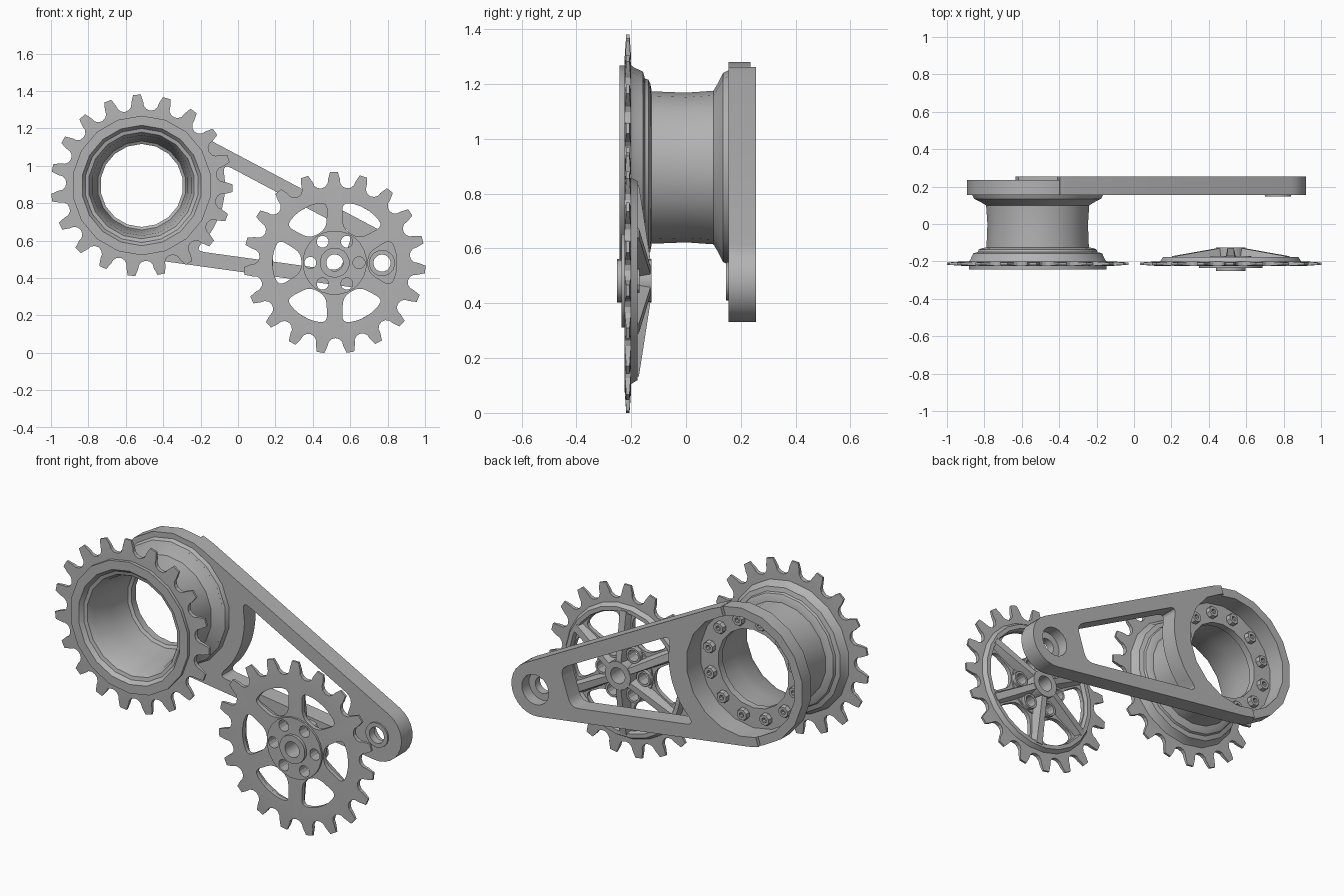
import bpy, bmesh
from math import sin, cos, tan, pi, radians, atan2, hypot
from mathutils import Vector

if "Cube" in bpy.data.objects:
    bpy.data.objects.remove(bpy.data.objects["Cube"])

grey = bpy.data.materials.new("machined_grey")
grey.use_nodes = True
grey.diffuse_color = (0.45, 0.45, 0.45, 1)
grey.node_tree.nodes["Principled BSDF"].inputs["Base Color"].default_value = (0.45, 0.45, 0.45, 1)

DRUM = (-0.515, 0.895)     # drum axis (x, z)
WHEEL = (0.517, 0.482)     # flat sprocket axis
PIVOT = (0.77, 0.48)       # arm pivot axis


def finish(name, bm):
    """Turn a bmesh into a named object."""
    bmesh.ops.recalc_face_normals(bm, faces=bm.faces)
    mesh = bpy.data.meshes.new(name)
    bm.to_mesh(mesh)
    bm.free()
    mesh.materials.append(grey)
    ob = bpy.data.objects.new(name, mesh)
    bpy.context.collection.objects.link(ob)
    return ob


def loft(name, columns):
    """Closed torus-like skin: every column is a closed loop of points."""
    bm = bmesh.new()
    rows = [[bm.verts.new(p) for p in col] for col in columns]
    for i, a in enumerate(rows):
        b = rows[(i + 1) % len(rows)]
        for j in range(len(a)):
            k = (j + 1) % len(a)
            bm.faces.new((a[j], a[k], b[k], b[j]))
    return finish(name, bm)


def revolve(name, profile, centre, n=18):
    """Spin a closed (radius, y) profile around an axis along y."""
    return loft(name, [[(centre[0] + r * cos(t), y, centre[1] + r * sin(t)) for r, y in profile]
                       for t in (2 * pi * (i + 0.5) / n for i in range(n))])


def tube(name, r0, r1, y0, y1, centre, n=18):
    return revolve(name, [(r0, y0), (r1, y0), (r1, y1), (r0, y1)], centre, n)


def prism(name, pts, y0, y1):
    """Extrude an (x, z) outline along y."""
    bm = bmesh.new()
    a, b = ([bm.verts.new((x, y, z)) for x, z in pts] for y in (y0, y1))
    bm.faces.new(a)
    bm.faces.new(b[::-1])
    for i in range(len(a)):
        j = (i + 1) % len(a)
        bm.faces.new((a[i], b[i], b[j], a[j]))
    return finish(name, bm)


def polar(c, r, deg):
    return (c[0] + r * cos(radians(deg)), c[1] + r * sin(radians(deg)))


def disc(c, r, n=18):
    return [polar(c, r, 360 * (i + 0.5) / n) for i in range(n)]


def rounded(pts, d):
    """Round the corners of an outline with short curves."""
    out = []
    for i, p in enumerate(pts):
        p = Vector(p)
        a, b = Vector(pts[i - 1]) - p, Vector(pts[(i + 1) % len(pts)]) - p
        s = p + a.normalized() * min(d, 0.45 * a.length)
        e = p + b.normalized() * min(d, 0.45 * b.length)
        out += [tuple(s * (1 - t) ** 2 + p * 2 * t * (1 - t) + e * t * t) for t in (0, 0.25, 0.5, 0.75, 1)]
    return out


def cut(ob, pts, y0=-1, y1=1):
    """Cut a prism-shaped hole and discard the cutter."""
    cutter = prism("cutter", pts, y0, y1)
    cutter.hide_render = True
    mod = ob.modifiers.new("cut", 'BOOLEAN')
    mod.operation, mod.solver, mod.object = 'DIFFERENCE', 'EXACT', cutter
    bpy.context.view_layer.objects.active = ob
    bpy.ops.object.modifier_apply(modifier=mod.name)
    bpy.data.objects.remove(cutter)


def sprocket(name, c, bore, phase, teeth=19, y=-0.212):
    """Toothed plate with round valleys and thinned tooth tips."""
    outline = []
    for k in range(teeth):
        mid = radians(phase + 360 * (k + 0.5) / teeth)
        e, t = Vector((cos(mid), sin(mid))), Vector((-sin(mid), cos(mid)))
        for a in range(-90, 91, 30):
            outline.append(e * (0.445 - 0.042 * cos(radians(a))) + t * 0.042 * sin(radians(a)))
        tip = mid + pi / teeth
        for s in (-0.042, 0.042):
            outline.append(Vector((cos(tip + s), sin(tip + s))) * 0.486)
    cols = []
    for p in outline:
        r, ang = p.length, atan2(p.y, p.x)
        thin = 0.012 - 0.07 * (r - 0.40)
        prof = [(bore, -0.012), (0.395, -0.012), (r, -thin), (r, thin), (0.395, 0.012), (bore, 0.012)]
        cols.append([(c[0] + q * cos(ang), y + h, c[1] + q * sin(ang)) for q, h in prof])
    return loft(name, cols)


# Drum with flanges and tapered bore
revolve("drum", [
    (0.373, -0.242), (0.322, -0.242), (0.305, -0.22), (0.285, -0.215), (0.268, -0.18),
    (0.25, -0.05), (0.238, 0.08), (0.222, 0.09), (0.222, 0.13), (0.335, 0.13), (0.335, 0.16),
    (0.357, 0.16), (0.345, 0.135), (0.31, 0.118), (0.28, 0.1), (0.273, 0), (0.278, -0.125),
    (0.305, -0.13), (0.32, -0.137), (0.325, -0.15), (0.35, -0.157), (0.365, -0.19), (0.373, -0.2)], DRUM)
sprocket("drum_sprocket", DRUM, 0.34, 93)

# Bolts around the back of the drum
for i in range(12):
    p = polar(DRUM, 0.275, 30 * i + 12)
    revolve("drum_bolt", [(0.014, 0.132), (0.014, 0.155), (0.03, 0.155), (0.034, 0.145), (0.034, 0.125)], p, 8)

# Flat sprocket with six windows and six bolt holes
wheel = sprocket("wheel_sprocket", WHEEL, 0.045, 90.5)
hub_disc = tube("hub_disc", 0.045, 0.172, -0.235, -0.192, WHEEL, 24)
for k in range(6):
    a = 60 * k
    window = [polar(WHEEL, r, a + d) for r, d in
              ((0.185, -16), (0.325, -23), (0.335, -8), (0.335, 8), (0.325, 23), (0.185, 16))]
    cut(wheel, rounded(window, 0.045))
    p = polar(WHEEL, 0.13, a)
    for ob in (wheel, hub_disc):
        cut(ob, disc(p, 0.032, 12))
    tube("bolt_collar", 0.032, 0.044, -0.205, -0.17, p, 12)
tube("wheel_hub", 0.045, 0.08, -0.252, -0.125, WHEEL)
revolve("wheel_back_rim", [(0.383, -0.205), (0.365, -0.176), (0.342, -0.176), (0.334, -0.205)], WHEEL, 24)

# Wedge ribs on the back of each spoke
for k in range(6):
    e = Vector((cos(radians(30 + 60 * k)), 0, sin(radians(30 + 60 * k))))
    t = Vector((-e.z, 0, e.x))
    o = Vector((WHEEL[0], 0, WHEEL[1]))
    bm = bmesh.new()
    for r, top, w in ((0.06, -0.127, 0.016), (0.35, -0.172, 0.02)):
        for y, half in ((-0.205, w + 0.014), (top, w)):
            for s in (-1, 1):
                bm.verts.new(o + e * r + t * half * s + Vector((0, y, 0)))
    bmesh.ops.convex_hull(bm, input=bm.verts[:])
    finish("wheel_rib", bm)

# Arm laid out along the line from drum axis to pivot
axis = Vector(PIVOT) - Vector(DRUM)
length, heading = axis.length, atan2(axis.y, axis.x)
BIG, SMALL, BAR = 0.385, 0.15, 0.078
slope = atan2(BIG - SMALL, (length ** 2 - (BIG - SMALL) ** 2) ** 0.5)


def on_arm(u, v):
    return (DRUM[0] + u * cos(heading) - v * sin(heading), DRUM[1] + u * sin(heading) + v * cos(heading))


edge = 90 - slope * 180 / pi
outline = [on_arm(*polar((0, 0), BIG, a)) for a in (-90, -edge)]
outline += [on_arm(*polar((length, 0), SMALL, -edge + 2 * edge * i / 12)) for i in range(13)]
outline += [on_arm(*polar((0, 0), BIG, a)) for a in (edge, 90)]
arm = prism("arm", outline, 0.155, 0.255)
cut(arm, disc(DRUM, 0.335))

# Opening between the two bars of the arm
end = length - 0.2
v_end = (BIG - BAR - end * sin(slope)) / cos(slope)
opening = [on_arm(*polar((0, 0), 0.45, a)) for a in (33, 16, 0, -16, -33)]
opening += [on_arm(end, -v_end), on_arm(end, v_end)]
cut(arm, rounded(opening, 0.05))

# Pivot hole, counterbore and front boss
cut(arm, disc(PIVOT, 0.046))
cut(arm, disc(PIVOT, 0.085), 0.19, 1)
tube("pivot_boss", 0.046, 0.07, 0.146, 0.165, PIVOT)
tube("arm_ring", 0.335, BIG, 0.155, 0.235, DRUM)

# Smooth round surfaces, keep edges crisp
bpy.ops.object.select_all(action='DESELECT')
for ob in bpy.context.collection.objects:
    if ob.type == 'MESH' and grey.name in ob.data.materials:
        ob.select_set(True)
        bpy.context.view_layer.objects.active = ob
bpy.ops.object.shade_smooth_by_angle(angle=radians(28))
